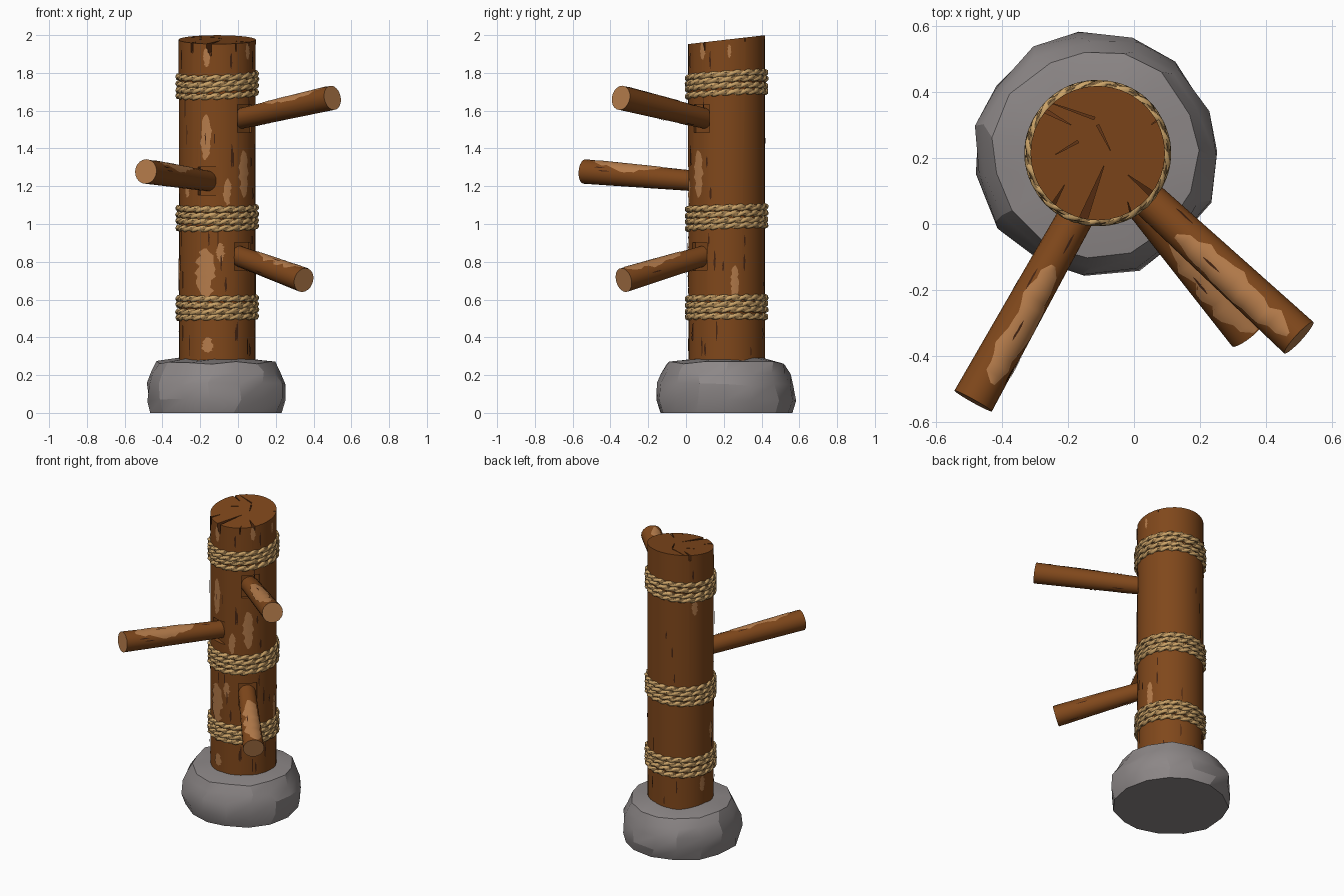
import bpy, bmesh, math, random
from math import sin, cos, pi, radians
from mathutils import Vector, Matrix

random.seed(7)
if "Cube" in bpy.data.objects:
    bpy.data.objects.remove(bpy.data.objects["Cube"], do_unlink=True)

CX, CY, R = -0.11, 0.215, 0.204          # post axis and radius
AXIS = Matrix.Translation((CX, CY, 0))


def material(name, rgb):
    m = bpy.data.materials.new(name)
    m.use_nodes = True
    m.diffuse_color = (*rgb, 1)
    bsdf = next(n for n in m.node_tree.nodes if n.type == 'BSDF_PRINCIPLED')
    bsdf.inputs["Base Color"].default_value = (*rgb, 1)
    bsdf.inputs["Roughness"].default_value = 0.9
    return m


WOOD = material("brown wood", (0.215, 0.064, 0.011))
BARE = material("bare tan wood", (0.46, 0.2, 0.07))
CRACK = material("dark crack", (0.06, 0.018, 0.006))
SPLIT = material("split wood", (0.14, 0.04, 0.009))
ROPE = material("straw rope", (0.6, 0.37, 0.14))
GAP = material("rope shadow", (0.33, 0.19, 0.07))
STONE = material("grey stone", (0.265, 0.243, 0.243))


def smooth(obj, angle=35):
    bpy.ops.object.select_all(action='DESELECT')
    obj.select_set(True)
    bpy.context.view_layer.objects.active = obj
    bpy.ops.object.shade_smooth_by_angle(angle=radians(angle))


def make(name, bm, mats, angle=35):
    mesh = bpy.data.meshes.new(name)
    bm.to_mesh(mesh)
    bm.free()
    for m in mats:
        mesh.materials.append(m)
    obj = bpy.data.objects.new(name, mesh)
    bpy.context.collection.objects.link(obj)
    smooth(obj, angle)
    return obj


def top_z(y):
    return 1.976 + 0.115 * (y - CY)


# Ragged patch wrapped around a round timber whose axis is local z
def patch(bm, radius, phi, z0, z1, width, mat, rows=14, cols=8, lift=0.002):
    grid = []
    for i in range(rows + 1):
        t = i / rows
        z = z0 + (z1 - z0) * t
        r = radius(z) + lift
        half = width / 2 * (0.15 + sin(pi * t) ** 0.5 * random.uniform(0.65, 1.0)) / r
        mid = radians(phi) + width * random.uniform(-0.12, 0.12) / r
        angles = [mid + half * (2 * j / cols - 1) for j in range(cols + 1)]
        grid.append([bm.verts.new((r * cos(a), r * sin(a), z)) for a in angles])
    for low, high in zip(grid, grid[1:]):
        for j in range(cols):
            f = bm.faces.new((low[j], low[j + 1], high[j + 1], high[j]))
            f.material_index = mat


# Stone base: jittered lathe
bm = bmesh.new()
SIDES = 15
rings = []
for r, z, wob in [(0.352, 0, 0.008), (0.37, 0.07, 0.01), (0.368, 0.15, 0.012),
                  (0.345, 0.215, 0.012), (0.312, 0.266, 0.008), (0.2, 0.285, 0.0)]:
    ring = []
    for k in range(SIDES):
        a = 2 * pi * (k + random.uniform(-0.15, 0.15)) / SIDES
        rr = r + random.uniform(-wob, wob)
        zz = z + (random.uniform(-0.01, 0.01) if 0 < z else 0)
        ring.append(bm.verts.new((CX - 0.005 + rr * cos(a), CY - 0.002 + rr * sin(a), zz)))
    rings.append(ring)
for a, b in zip(rings, rings[1:]):
    for k in range(SIDES):
        n = (k + 1) % SIDES
        bm.faces.new((a[k], a[n], b[n], b[k]))
bm.faces.new(rings[0][::-1])
bm.faces.new(rings[-1])
make("stone_base", bm, [STONE], 24)

# Post with a slanted top
bm = bmesh.new()
bmesh.ops.create_cone(bm, cap_ends=True, segments=36, radius1=R - 0.002, radius2=R,
                      depth=1.8, matrix=AXIS @ Matrix.Translation((0, 0, 1.1)))
for v in bm.verts:
    if v.co.z > 1.5:
        v.co.z = top_z(v.co.y)
post = make("post", bm, [WOOD, SPLIT])

# Pegs: base point, tip point
PEGS = {
    "upper_peg": ((0.0, 0.115, 1.555), (0.50, -0.345, 1.668)),
    "middle_peg": ((-0.15, 0.07, 1.226), (-0.488, -0.537, 1.278)),
    "lower_peg": ((0.0, 0.095, 0.832), (0.348, -0.33, 0.703)),
}

# Cutter: splits in the top and square sockets behind the pegs
bm = bmesh.new()
SPLITS = [((-0.09, 0.18), (-0.16, 0.0), 0.028, 0.07), ((-0.02, 0.15), (0.08, 0.07), 0.026, 0.07),
          ((-0.19, 0.30), (-0.30, 0.36), 0.018, 0.05), ((-0.21, 0.12), (-0.25, 0.05), 0.014, 0.06),
          ((-0.02, 0.07), (0.0, 0.0), 0.012, 0.08), ((0.05, 0.30), (0.10, 0.335), 0.012, 0.04),
          ((-0.07, 0.22), (-0.11, 0.30), 0.008, 0.012), ((-0.24, 0.21), (-0.17, 0.25), 0.008, 0.012),
          ((-0.26, 0.37), (-0.12, 0.32), 0.008, 0.012)]
for tip, wide, width, depth in SPLITS:
    tip, wide = Vector(tip), Vector(wide)
    side = (wide - tip).orthogonal().normalized() * width / 2
    low, high = [], []
    for p, d in ((tip, 0.008), (wide + side, depth), (wide - side, depth)):
        low.append(bm.verts.new((p.x, p.y, top_z(p.y) - d)))
        high.append(bm.verts.new((p.x, p.y, 2.1)))
    faces = [bm.faces.new(low), bm.faces.new(high)]
    for k in range(3):
        n = (k + 1) % 3
        faces.append(bm.faces.new((low[k], low[n], high[n], high[k])))
    for f in faces:
        f.material_index = 1
for base, tip in PEGS.values():
    d = Vector(tip) - Vector(base)
    a = math.atan2(base[1] - CY, base[0] - CX)
    spot = (CX + (R + 0.015) * cos(a), CY + (R + 0.015) * sin(a), base[2] + 0.03 * d.z)
    bmesh.ops.create_cube(bm, size=1, matrix=Matrix.Translation(spot)
                          @ Matrix.Rotation(math.atan2(d.y, d.x), 4, 'Z')
                          @ Matrix.Diagonal((0.08, 0.112, 0.15, 1)))
bmesh.ops.recalc_face_normals(bm, faces=bm.faces)
cutter = make("post_cutter", bm, [WOOD, SPLIT])
cutter.hide_render = True
cut = post.modifiers.new("splits", 'BOOLEAN')
cut.operation, cut.solver, cut.object = 'DIFFERENCE', 'EXACT', cutter
bpy.context.view_layer.update()
deps = bpy.context.evaluated_depsgraph_get()
carved = bpy.data.meshes.new_from_object(post.evaluated_get(deps))
post.modifiers.clear()
post.data = carved
bpy.data.objects.remove(cutter, do_unlink=True)
smooth(post)

# Worn patches and cracks on the post: angle, bottom, top, width
bm = bmesh.new()
for phi, z0, z1, w in [(-107, 1.34, 1.58, 0.055), (-108, 0.61, 0.87, 0.10), (-85, 0.8, 0.9, 0.04),
                       (-104, 0.32, 0.40, 0.06), (-106, 1.83, 1.93, 0.035), (-38, 1.87, 1.96, 0.03),
                       (-47, 1.14, 1.39, 0.06), (12, 0.61, 0.78, 0.045), (4, 1.88, 1.95, 0.02),
                       (-140, 1.14, 1.2, 0.03), (-75, 1.1, 1.24, 0.04), (150, 1.58, 1.68, 0.04),
                       (165, 0.38, 0.48, 0.04), (-170, 0.7, 0.82, 0.04)]:
    patch(bm, lambda z: R, phi, z0, z1, w, 0)
for k in range(44):
    phi = random.uniform(-170, 0) if k % 4 else random.uniform(0, 190)
    z = random.choice([0.3, 0.38, 0.64, 0.75, 0.88, 1.13, 1.3, 1.42, 1.55, 1.82])
    patch(bm, lambda z: R, phi, z, z + random.uniform(0.05, 0.13),
          random.uniform(0.006, 0.013), 1, rows=5, cols=1, lift=0.003)
bm.transform(AXIS)
make("post_wear", bm, [BARE, CRACK])

# Pegs with bare ends; wear is listed as angle, start, end (share of length), width
WEAR = {
    "upper_peg": [(105, 0.3, 0.97, 0.1)],
    "middle_peg": [(68, 0.32, 0.9, 0.1)],
    "lower_peg": [(85, 0.28, 0.99, 0.115)],
}
for name, (base, tip) in PEGS.items():
    base, tip = Vector(base), Vector(tip)
    d = tip - base
    length = d.length
    inner = 0.08
    place = Matrix.Translation(base) @ d.to_track_quat('Z', 'Y').to_matrix().to_4x4()

    def radius(z, n=length):
        return 0.054 + 0.011 * z / n

    bm = bmesh.new()
    bmesh.ops.create_cone(bm, cap_ends=True, segments=20, radius1=radius(-inner),
                          radius2=radius(length), depth=length + inner,
                          matrix=Matrix.Translation((0, 0, (length - inner) / 2)))
    for f in bm.faces:
        f.material_index = 1 if f.calc_center_median().z > length - 0.01 else 0
    for phi, s, e, w in WEAR[name]:
        patch(bm, radius, phi, s * length, e * length, w, 1)
    for k in range(6):
        s = random.uniform(0.15, 0.8) * length
        patch(bm, radius, random.uniform(0, 360), s, s + 0.07, 0.007, 2, 4, 1, 0.003)
    bm.transform(place)
    make(name, bm, [WOOD, BARE, CRACK])


# Rope bands: coils of two twisted strands over a darker core
def rope(name, coils, strands, offset, thick, mat):
    cu = bpy.data.curves.new(name, 'CURVE')
    cu.dimensions = '3D'
    cu.bevel_depth, cu.bevel_resolution = thick, 1
    count, twists = 160, 10
    for z, tx, ty, start in coils:
        for s in range(strands):
            sp = cu.splines.new('POLY')
            sp.points.add(count - 1)
            sp.use_cyclic_u = True
            for k, p in enumerate(sp.points):
                t = 2 * pi * k / count
                a = twists * t + start + 2 * pi * s / strands
                r = R + offset * cos(a)
                h = z + tx * cos(t) + ty * sin(t) + offset * sin(a)
                p.co = (CX + r * cos(t), CY + r * sin(t), h, 1)
    temp = bpy.data.objects.new(name + "_path", cu)
    bpy.context.collection.objects.link(temp)
    bpy.context.view_layer.update()
    mesh = bpy.data.meshes.new_from_object(temp.evaluated_get(bpy.context.evaluated_depsgraph_get()))
    bpy.data.objects.remove(temp, do_unlink=True)
    mesh.materials.clear()
    mesh.materials.append(mat)
    obj = bpy.data.objects.new(name, mesh)
    bpy.context.collection.objects.link(obj)
    smooth(obj, 60)


for label, z, tx, ty in [("upper", 1.738, 0.010, 0.012), ("middle", 1.035, 0.004, 0.006),
                         ("lower", 0.558, 0.004, 0.003)]:
    coils = [(z + (k - 1.5) * 0.033, tx + random.uniform(-0.004, 0.004),
              ty + random.uniform(-0.004, 0.004), random.uniform(0, 6)) for k in range(4)]
    rope(label + "_rope", coils, 2, 0.0085, 0.0105, ROPE)
    rope(label + "_rope_core", coils, 1, 0.0, 0.0135, GAP)
